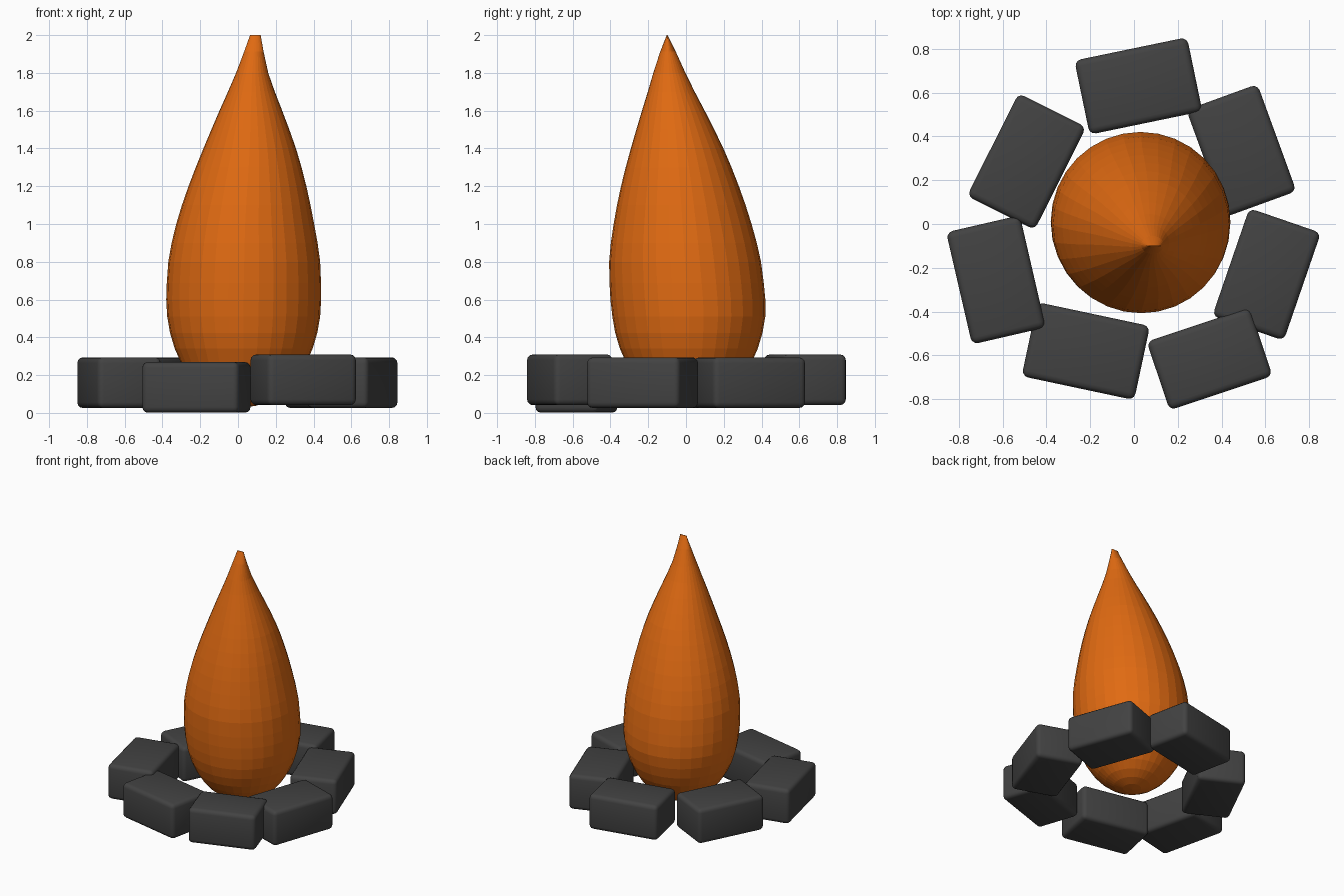
import bpy, bmesh, math

if "Cube" in bpy.data.objects:
    bpy.data.objects.remove(bpy.data.objects["Cube"])


def material(name, rgb):
    m = bpy.data.materials.new(name)
    m.diffuse_color = (*rgb, 1)
    m.use_nodes = True
    m.node_tree.nodes["Principled BSDF"].inputs["Base Color"].default_value = m.diffuse_color
    return m


FLAME = material("flame orange", (0.75, 0.145, 0.006))
STONE = material("dark stone", (0.055, 0.055, 0.055))


def finish(bm, name, mat):
    bmesh.ops.recalc_face_normals(bm, faces=bm.faces)
    me = bpy.data.meshes.new(name)
    bm.to_mesh(me)
    bm.free()
    me.materials.append(mat)
    ob = bpy.data.objects.new(name, me)
    bpy.context.collection.objects.link(ob)
    return ob


def smooth_path(keys, steps):
    """Catmull-Rom through the key rows."""
    out = []
    for i in range(len(keys) - 1):
        p0, p1 = keys[max(i - 1, 0)], keys[i]
        p2, p3 = keys[i + 1], keys[min(i + 2, len(keys) - 1)]
        for s in range(steps):
            t = s / steps
            out.append(tuple(
                0.5 * (2 * b + (c - a) * t + (2 * a - 5 * b + 4 * c - d) * t * t
                       + (3 * b - a - 3 * c + d) * t ** 3)
                for a, b, c, d in zip(p0, p1, p2, p3)))
    out.append(keys[-1])
    return out


# Flame: leaning teardrop, rows are (z, radius, centre x, centre y)
rows = [(0.6 - 0.57 * math.cos(a), 0.41 * math.sin(a), 0.03, 0.015)
        for a in (math.radians(d) for d in range(9, 82, 9))]
rows += smooth_path([(0.60, 0.41, 0.03, 0.01), (0.80, 0.402, 0.033, -0.005),
                     (1.00, 0.365, 0.038, -0.018), (1.20, 0.312, 0.05, -0.032),
                     (1.40, 0.245, 0.062, -0.047), (1.60, 0.166, 0.068, -0.067),
                     (1.80, 0.085, 0.075, -0.088), (2.00, 0.028, 0.092, -0.10)], 2)
N = 32
bm = bmesh.new()
rings = []
for k, (z, r, cx, cy) in enumerate(rows):
    # the tip closes to a short ridge along x
    ry = {len(rows) - 1: 0.002, len(rows) - 2: r * 0.8}.get(k, r)
    rings.append([bm.verts.new((cx + r * math.cos(2 * math.pi * i / N),
                                cy + ry * math.sin(2 * math.pi * i / N), z))
                  for i in range(N)])
for a, b in zip(rings, rings[1:]):
    for i in range(N):
        j = (i + 1) % N
        bm.faces.new((a[i], a[j], b[j], b[i]))
bm.faces.new(rings[-1])
base = bm.verts.new((0.03, 0.015, 0.03))
for i in range(N):
    bm.faces.new((base, rings[0][(i + 1) % N], rings[0][i]))
finish(bm, "flame", FLAME)

# Ring of stones: (x, y, centre z, heading in degrees, length, width)
stones = [
    (0.02, 0.63, 0.175, 11.7, 0.525, 0.345),
    (0.49, 0.335, 0.16, -70, 0.52, 0.345),
    (0.605, -0.23, 0.16, 71, 0.52, 0.345),
    (0.345, -0.615, 0.175, 18.5, 0.495, 0.33),
    (-0.22, -0.58, 0.135, -12, 0.525, 0.345),
    (-0.63, -0.255, 0.16, -77, 0.525, 0.345),
    (-0.49, 0.285, 0.16, 63.4, 0.525, 0.345),
]
for n, (x, y, z, deg, length, width) in enumerate(stones, 1):
    bm = bmesh.new()
    bmesh.ops.create_cube(bm, size=1)
    bmesh.ops.scale(bm, vec=(length, width, 0.268), verts=bm.verts)
    bmesh.ops.bevel(bm, geom=bm.edges[:], offset=0.03, segments=3,
                    profile=0.5, affect='EDGES')
    ob = finish(bm, f"stone_{n}", STONE)
    ob.location = (x, y, z)
    ob.rotation_euler.z = math.radians(deg)
    bpy.context.view_layer.objects.active = ob
    ob.select_set(True)
    bpy.ops.object.shade_smooth_by_angle(angle=math.radians(35))
    ob.select_set(False)
